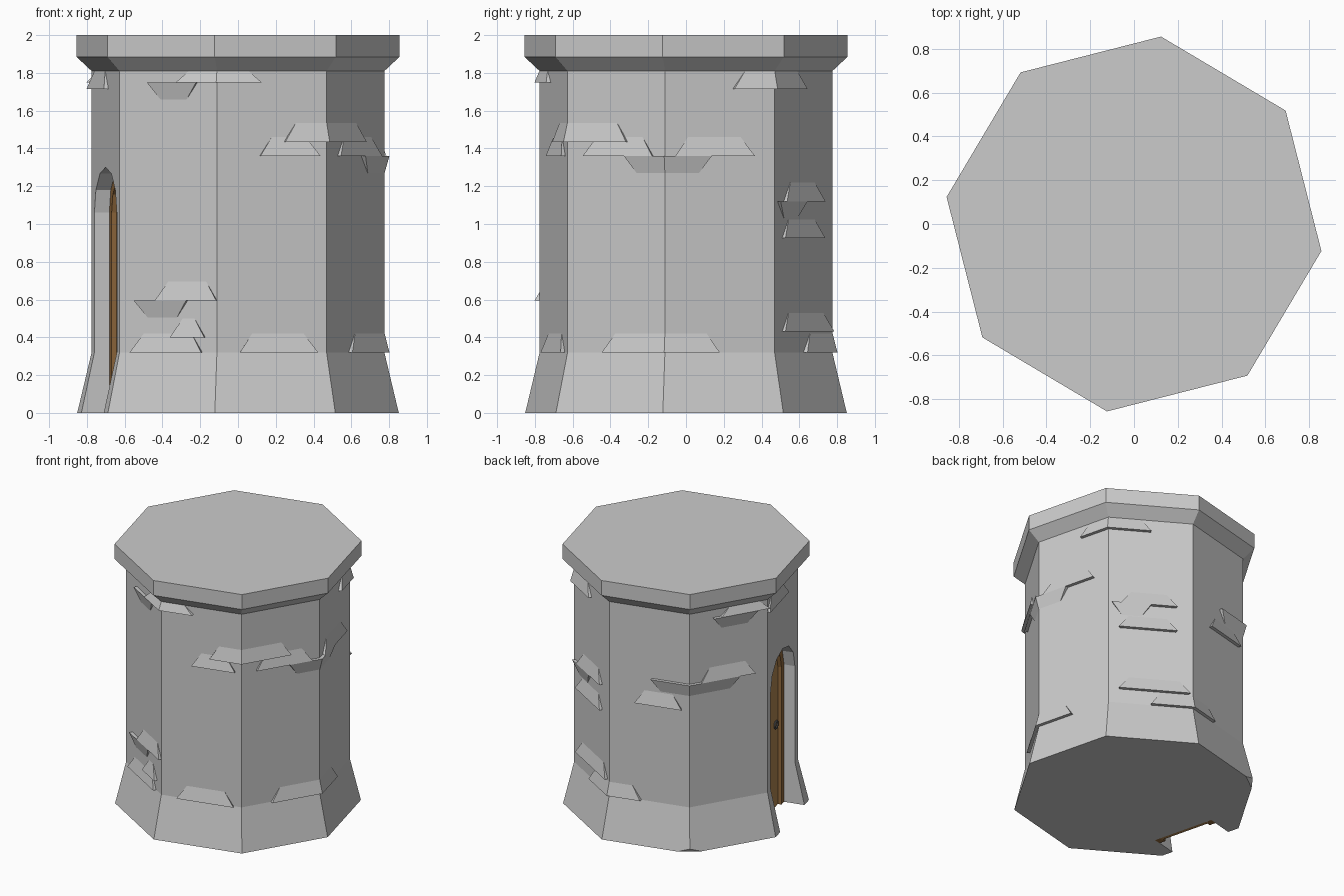
import bpy, bmesh, math
from mathutils import Vector

if "Cube" in bpy.data.objects:
    bpy.data.objects.remove(bpy.data.objects["Cube"])

A0 = -8.2                      # angle of the first octagon corner
C8 = math.cos(math.pi / 8)
WALL_R = 0.783


def make(name, verts, faces, mat=None):
    me = bpy.data.meshes.new(name)
    me.from_pydata([tuple(v) for v in verts], [], faces)
    bm = bmesh.new()
    bm.from_mesh(me)
    bmesh.ops.recalc_face_normals(bm, faces=bm.faces)
    bm.to_mesh(me)
    bm.free()
    ob = bpy.data.objects.new(name, me)
    bpy.context.collection.objects.link(ob)
    if mat:
        me.materials.append(mat)
    return ob


def corner(k, r, z):
    a = math.radians(A0 + 45 * k)
    return Vector((r * math.cos(a), r * math.sin(a), z))


# tower body: stacked octagon rings
rings = [(0.86, 0), (WALL_R, 0.32), (WALL_R, 1.81), (0.864, 1.885), (0.864, 2.0)]
verts = [corner(k, r, z) for r, z in rings for k in range(8)]
faces = [tuple(range(8)), tuple(range(32, 40))]
for j in range(4):
    for k in range(8):
        n = (k + 1) % 8
        faces.append((j * 8 + k, j * 8 + n, j * 8 + 8 + n, j * 8 + 8 + k))
tower = make("tower_wall", verts, faces)

# chipped corner at the foot of the back
bm = bmesh.new()
bm.from_mesh(tower.data)
out = corner(3, 1, 0)
bmesh.ops.bisect_plane(bm, geom=bm.verts[:] + bm.edges[:] + bm.faces[:],
                       plane_co=corner(3, 0.825, 0),
                       plane_no=(out.x, out.y, -0.9), clear_outer=False)
doomed = [v for v in bm.verts if (v.co - corner(3, 0.86, 0)).length < 0.001]
bmesh.ops.delete(bm, geom=doomed, context='VERTS')
bmesh.ops.holes_fill(bm, edges=[e for e in bm.edges if e.is_boundary])
# the cut plane must only touch the foot: merge leftovers elsewhere
bmesh.ops.dissolve_limit(bm, angle_limit=0.01, verts=bm.verts[:], edges=bm.edges[:])
bmesh.ops.recalc_face_normals(bm, faces=bm.faces)
bm.to_mesh(tower.data)
bm.free()

# frame of reference for the door on the left face
th = math.radians(A0 + 22.5 + 180)
N = Vector((math.cos(th), math.sin(th), 0))
T = Vector((-math.sin(th), math.cos(th), 0))


def on_door(u, w, z):
    return T * u + N * w + Vector((0, 0, z))


def arch(r, zb=0.0, spring=1.06):
    arc = [(-r * math.cos(math.radians(30 * i)), spring + r * math.sin(math.radians(30 * i)))
           for i in range(7)]
    return [(-r, zb)] + arc + [(r, zb)]


def arch_panel(name, r, w0, w1, zb=0.0, mat=None):
    pts = arch(r, zb)
    n = len(pts)
    v = [on_door(u, w, z) for w in (w0, w1) for u, z in pts]
    f = [tuple(range(n)), tuple(range(n, 2 * n))]
    f += [(i, (i + 1) % n, n + (i + 1) % n, n + i) for i in range(n)]
    return make(name, v, f, mat)


# doorway opening
cutter = arch_panel("doorway_cutter", 0.24, 0.60, 1.1, -0.1)
cutter.hide_render = True
mod = tower.modifiers.new("doorway", 'BOOLEAN')
mod.operation = 'DIFFERENCE'
mod.solver = 'EXACT'
mod.object = cutter
bpy.context.view_layer.objects.active = tower
bpy.ops.object.modifier_apply(modifier=mod.name)
bpy.data.objects.remove(cutter)


def colour(name, r, g, b):
    m = bpy.data.materials.new(name)
    m.diffuse_color = (r, g, b, 1)
    m.use_nodes = True
    m.node_tree.nodes["Principled BSDF"].inputs["Base Color"].default_value = m.diffuse_color
    return m


wood = colour("wood", 0.42, 0.23, 0.08)
dark_wood = colour("dark_wood", 0.28, 0.14, 0.045)
iron = colour("iron", 0.12, 0.12, 0.12)


def loft(rows, mat_name, mat=None):
    """Closed-section strip: each row is one edge line of the section."""
    n, m = len(rows[0]), len(rows)
    v = [p for row in rows for p in row]
    f = [tuple(a * n for a in range(m)), tuple(a * n + n - 1 for a in range(m))]
    for i in range(n - 1):
        for a in range(m):
            b = (a + 1) % m
            f.append((a * n + i, a * n + i + 1, b * n + i + 1, b * n + i))
    return make(mat_name, v, f, mat)


# door leaf and arched frame
arch_panel("door", 0.20, 0.59, 0.615, 0.0, wood)
section = ((0.242, 0.59), (0.242, 0.642), (0.19, 0.642), (0.19, 0.59))
loft([[on_door(u, w, z) for u, z in arch(r)] for r, w in section], "door_frame", dark_wood)

# door ring handle
bpy.ops.mesh.primitive_torus_add(major_radius=0.028, minor_radius=0.007, major_segments=10,
                                 minor_segments=5, location=on_door(0.13, 0.625, 0.64))
handle = bpy.context.object
handle.name = "door_handle"
handle.rotation_euler = N.to_track_quat('Z', 'Y').to_euler()
handle.data.materials.append(iron)


# wedge bricks; position s = face number + fraction along that face
def wall_pt(s, off, z):
    k = math.floor(s)
    r = WALL_R + off / C8
    return corner(k, r, z).lerp(corner(k + 1, r, z), s - k)


def brick(name, z, h, s0, s1, proud=0.025, inset=0.11):
    """Edge s0..s1 at z stands proud and slopes back to the wall at z + h."""
    mid = list(range(math.floor(s0 + inset) + 1, math.ceil(s1 - inset)))
    es, ts = [s0] + mid + [s1], [s0 + inset] + mid + [s1 - inset]
    if math.ceil(s1) - math.floor(s0) - 1 > len(mid):      # keep short ends on their own face
        s0, s1 = max(s0, math.floor(s0 + inset)), min(s1, math.ceil(s1 - inset))
        es = [s0] + mid + [s1]
    loft([[wall_pt(s, proud, z) for s in es], [wall_pt(s, -0.01, z) for s in es],
          [wall_pt(s, 0.001, z + h) for s in ts]], name)


# each course: height -> (start, end) spans of its bricks
rising = {
    0.32: [(5.14, 5.85), (6.21, 6.90), (7.38, 8.49), (9.50, 10.4)],
    0.40: [(5.54, 5.88)],
    0.43: [(9.13, 9.95)],
    0.595: [(5.39, 6.0)],
    0.925: [(9.13, 9.80)],
    1.07: [(10.33, 10.9)],
    1.12: [(9.16, 9.8)],
    1.27: [(11.15, 11.82)],
    1.36: [(6.39, 6.92), (7.19, 7.88), (8.10, 8.80)],
    1.435: [(6.61, 7.62)],
    1.715: [(8.62, 9.5), (4.0, 4.6)],
    1.75: [(5.60, 6.40), (3.40, 4.0)],
}
falling = {
    0.595: [(5.18, 5.70)],
    1.12: [(9.05, 9.5)],
    1.27: [(10.53, 11.63)],
    1.36: [(7.60, 8.42)],
    1.75: [(5.31, 5.80), (3.30, 3.85)],
}
count = 0
for courses, height in ((rising, 0.1), (falling, -0.09)):
    for z, spans in courses.items():
        for s0, s1 in spans:
            count += 1
            h = min(height, 1.81 - z)
            brick(f"wall_brick_{count}", z, max(h, -0.09), s0, s1)
